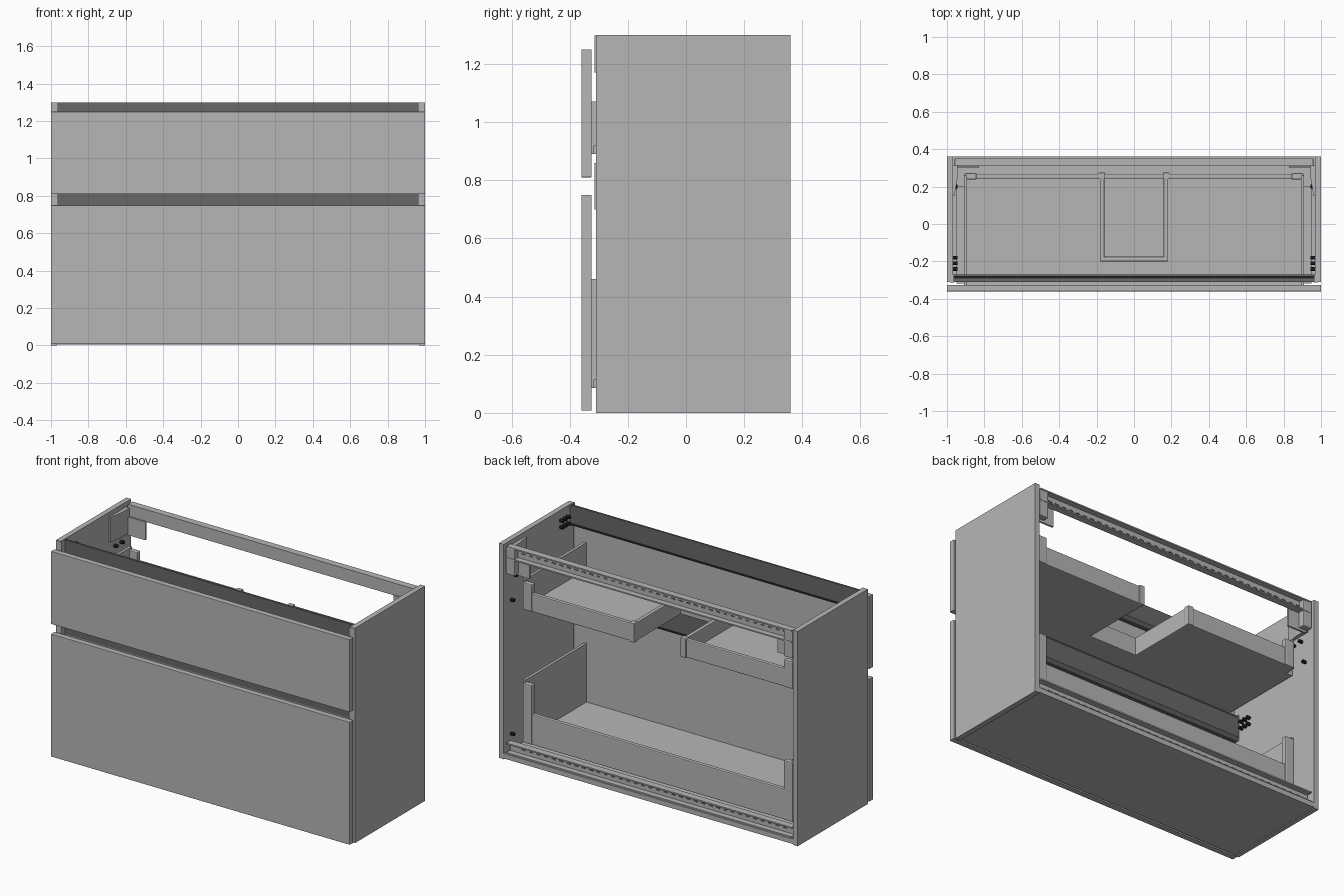
import bpy, bmesh, math
from mathutils import Matrix, Vector

cube = bpy.data.objects.get("Cube")
if cube:
    bpy.data.objects.remove(cube, do_unlink=True)


def material(name, value):
    m = bpy.data.materials.new(name)
    m.use_nodes = True
    colour = (value, value, value, 1)
    m.diffuse_color = colour
    m.node_tree.nodes["Principled BSDF"].inputs["Base Color"].default_value = colour
    return m


GREY = material("light grey", 0.47)
RAIL = material("dark grey metal", 0.14)
BLACK = material("black", 0.01)


def finish(name, bm, mat):
    bmesh.ops.recalc_face_normals(bm, faces=bm.faces)
    mesh = bpy.data.meshes.new(name)
    bm.to_mesh(mesh)
    bm.free()
    mesh.materials.append(mat)
    ob = bpy.data.objects.new(name, mesh)
    bpy.context.scene.collection.objects.link(ob)
    return ob


def box(name, x, y, z, mat=GREY, bevel=0):
    """Block between the given (low, high) pairs."""
    bm = bmesh.new()
    size = [b - a for a, b in (x, y, z)]
    mid = [(a + b) / 2 for a, b in (x, y, z)]
    bmesh.ops.create_cube(bm, size=1, matrix=Matrix.Translation(mid) @ Matrix.Diagonal((*size, 1)))
    ob = finish(name, bm, mat)
    if bevel:
        mod = ob.modifiers.new("bevel", "BEVEL")
        mod.width, mod.segments = bevel, 2
    return ob


def pair(name, x, y, z, mat=GREY, bevel=0):
    """The same block on both sides."""
    box("left_" + name, x, y, z, mat, bevel)
    box("right_" + name, (-x[1], -x[0]), y, z, mat, bevel)


def extrude(name, outline, direction, mat=GREY):
    """Closed outline pushed along a direction."""
    bm = bmesh.new()
    face = bm.faces.new([bm.verts.new(p) for p in outline])
    grown = bmesh.ops.extrude_face_region(bm, geom=[face])["geom"]
    moved = [v for v in grown if isinstance(v, bmesh.types.BMVert)]
    bmesh.ops.translate(bm, verts=moved, vec=Vector(direction))
    return finish(name, bm, mat)


def rail(name, profile, half, mat):
    return extrude(name, [(-half, y, z) for y, z in profile], (2 * half, 0, 0), mat)


def screws(name, y, z):
    """Dark screw heads on the inner faces of both sides."""
    bm = bmesh.new()
    for s in (-1, 1):
        place = Matrix.Translation((s * 0.957, y, z)) @ Matrix.Rotation(math.pi / 2, 4, "Y")
        bmesh.ops.create_cone(bm, cap_ends=True, segments=12, radius1=0.01,
                              radius2=0.01, depth=0.024, matrix=place)
    finish(name, bm, BLACK)


# Carcass
pair("side_panel", (0.968, 1), (-0.31, 0.36), (0, 1.3))
box("bottom_panel", (-0.968, 0.968), (-0.31, 0.36), (0.005, 0.035))

# Drawer fronts
box("lower_drawer_front", (-1, 1), (-0.36, -0.325), (0.008, 0.75), bevel=0.002)
box("upper_drawer_front", (-1, 1), (-0.36, -0.325), (0.81, 1.25), bevel=0.002)

# Recessed finger rails
rail("top_finger_rail", [(-0.31, 1.17), (-0.285, 1.17), (-0.27, 1.19), (-0.27, 1.3),
                         (-0.282, 1.3), (-0.282, 1.2), (-0.29, 1.18), (-0.31, 1.18)], 0.967, RAIL)
rail("middle_finger_rail", [(-0.31, 0.7), (-0.285, 0.7), (-0.27, 0.72), (-0.27, 0.84),
                            (-0.285, 0.86), (-0.31, 0.86), (-0.31, 0.85), (-0.29, 0.85),
                            (-0.28, 0.83), (-0.28, 0.73), (-0.29, 0.71), (-0.31, 0.71)], 0.967, RAIL)
for name, low, high in (("top", 1.17, 1.298), ("middle", 0.7, 0.86)):
    pair(name + "_rail_end_cap", (0.962, 0.985), (-0.314, -0.272), (low, high))


def drawer_sides(name, low, high, back_high):
    pair(name + "_drawer_side", (0.893, 0.91), (-0.325, 0.26), (low, high))
    pair(name + "_drawer_post", (0.842, 0.905), (0.238, 0.272), (low, high - 0.015), bevel=0.006)
    pair(name + "_runner", (0.905, 0.95), (-0.318, 0.2), (low, low + 0.03))


# Lower drawer
drawer_sides("lower", 0.085, 0.46, 0.27)
box("lower_drawer_floor", (-0.895, 0.895), (-0.325, 0.26), (0.085, 0.105))
box("lower_drawer_back", (-0.85, 0.85), (0.243, 0.268), (0.085, 0.27), bevel=0.005)

# Upper drawer, with a cutout for the drain
drawer_sides("upper", 0.89, 1.07, 1.0)
extrude("upper_drawer_floor",
        [(x, y, 0.89) for x, y in ((-0.895, -0.325), (0.895, -0.325), (0.895, 0.26), (0.165, 0.26),
                                   (0.165, -0.19), (-0.165, -0.19), (-0.165, 0.26), (-0.895, 0.26))],
        (0, 0, 0.018))
pair("upper_drawer_back", (0.18, 0.85), (0.243, 0.268), (0.89, 1.0), bevel=0.005)
pair("cutout_side", (0.158, 0.182), (-0.2, 0.255), (0.89, 1.0), bevel=0.004)
pair("cutout_corner", (0.154, 0.19), (0.24, 0.275), (0.888, 1.005), bevel=0.004)
box("cutout_front", (-0.182, 0.182), (-0.2, -0.175), (0.89, 1.0), bevel=0.004)

# Rear channels with a row of slots
for name, low, high in (("top", 1.215, 1.29), ("bottom", 0.035, 0.1)):
    t = 0.008
    rail(name + "_rear_channel",
         [(0.312, low), (0.354, low), (0.354, low + t), (0.32, low + t),
          (0.32, high - t), (0.354, high - t), (0.354, high), (0.312, high)], 0.955, GREY)
    mid = (low + high) / 2
    slot = box(name + "_channel_slots", (-0.9, -0.875), (0.319, 0.322),
               (mid - 0.004, mid + 0.004), RAIL)
    array = slot.modifiers.new("row", "ARRAY")
    array.count = 36
    array.use_relative_offset = False
    array.use_constant_offset = True
    array.constant_offset_displace = (0.05, 0, 0)

# Wall hanger brackets in the upper rear corners
pair("hanger_plate", (0.83, 0.955), (0.3, 0.311), (1.11, 1.22))
pair("hanger_block", (0.9, 0.96), (0.312, 0.352), (1.12, 1.285), bevel=0.006)
for s, side in ((1, "left"), (-1, "right")):
    extrude(side + "_hanger_flange",
            [(s * x, y, 1.12) for x, y in ((0.968, 0.15), (0.96, 0.15), (0.945, 0.24),
                                           (0.945, 0.312), (0.968, 0.312))], (0, 0, 0.15))

# Screws
for i, y in enumerate((-0.24, -0.21, -0.18)):
    for z in (1.2, 1.24, 0.76, 0.8):
        screws("rail_screws", y, z)
for y in (0.2, 0.26):
    screws("hanger_screws", y, 1.08)
for z in (0.13, 0.94):
    screws("runner_screws", 0.29, z)
